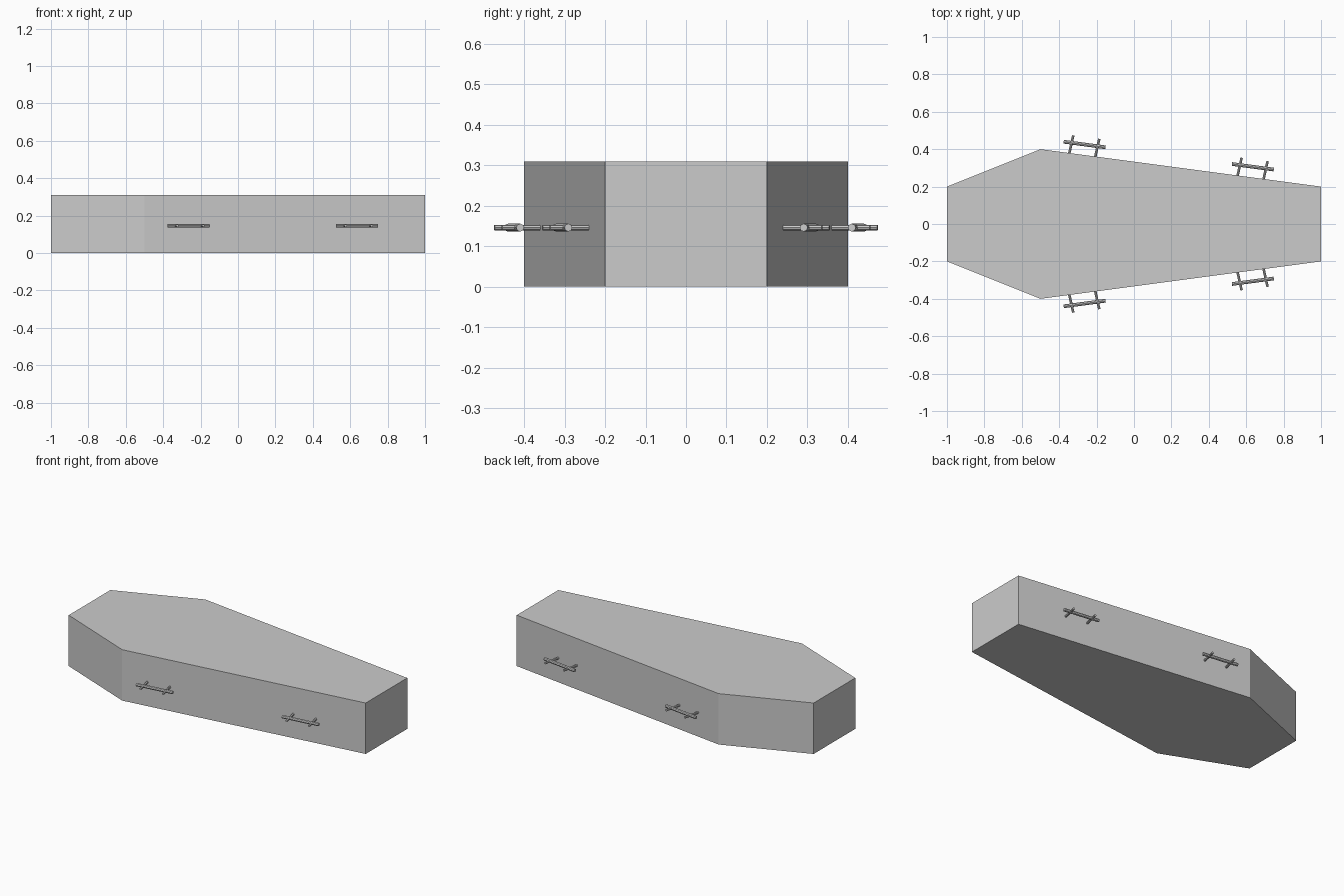
import bpy, bmesh, math
from mathutils import Vector

if "Cube" in bpy.data.objects:
    bpy.data.objects.remove(bpy.data.objects["Cube"])

HEIGHT = 0.31
HANDLE_Z = 0.146


def rod(name, centre, direction, length, radius, sides=8):
    bpy.ops.mesh.primitive_cylinder_add(vertices=sides, radius=radius, depth=length, location=centre)
    ob = bpy.context.object
    ob.name = name
    ob.rotation_euler = Vector(direction).to_track_quat('Z', 'Y').to_euler()
    return ob


# Coffin body: six-sided outline extruded upwards
outline = [(-1, -0.2), (-0.5, -0.4), (1, -0.2), (1, 0.2), (-0.5, 0.4), (-1, 0.2)]
bm = bmesh.new()
base = bm.faces.new([bm.verts.new((x, y, 0)) for x, y in outline])
ext = bmesh.ops.extrude_face_region(bm, geom=[base])
bmesh.ops.translate(bm, vec=(0, 0, HEIGHT),
                    verts=[v for v in ext["geom"] if isinstance(v, bmesh.types.BMVert)])
bmesh.ops.recalc_face_normals(bm, faces=bm.faces)
mesh = bpy.data.meshes.new("coffin_body")
bm.to_mesh(mesh)
bm.free()
bpy.context.collection.objects.link(bpy.data.objects.new("coffin_body", mesh))

# Handles: a bar parallel to the long side, on two slightly slanted posts
for side, sign in (("front", -1), ("back", 1)):
    along = Vector((1.5, -0.2 * sign, 0)).normalized()
    lean = Vector((0.225, sign, 0)).normalized()
    for place, x, y in (("head", -0.264, 0.425), ("foot", 0.636, 0.306)):
        centre = Vector((x, y * sign, HANDLE_Z))
        rod(f"{side}_{place}_handle_bar", centre, along, 0.226, 0.0098)
        for i, offset in enumerate((-0.07, 0.07)):
            post_centre = centre + along * offset - lean * 0.012
            rod(f"{side}_{place}_handle_post_{i + 1}", post_centre, lean, 0.105, 0.0068)
